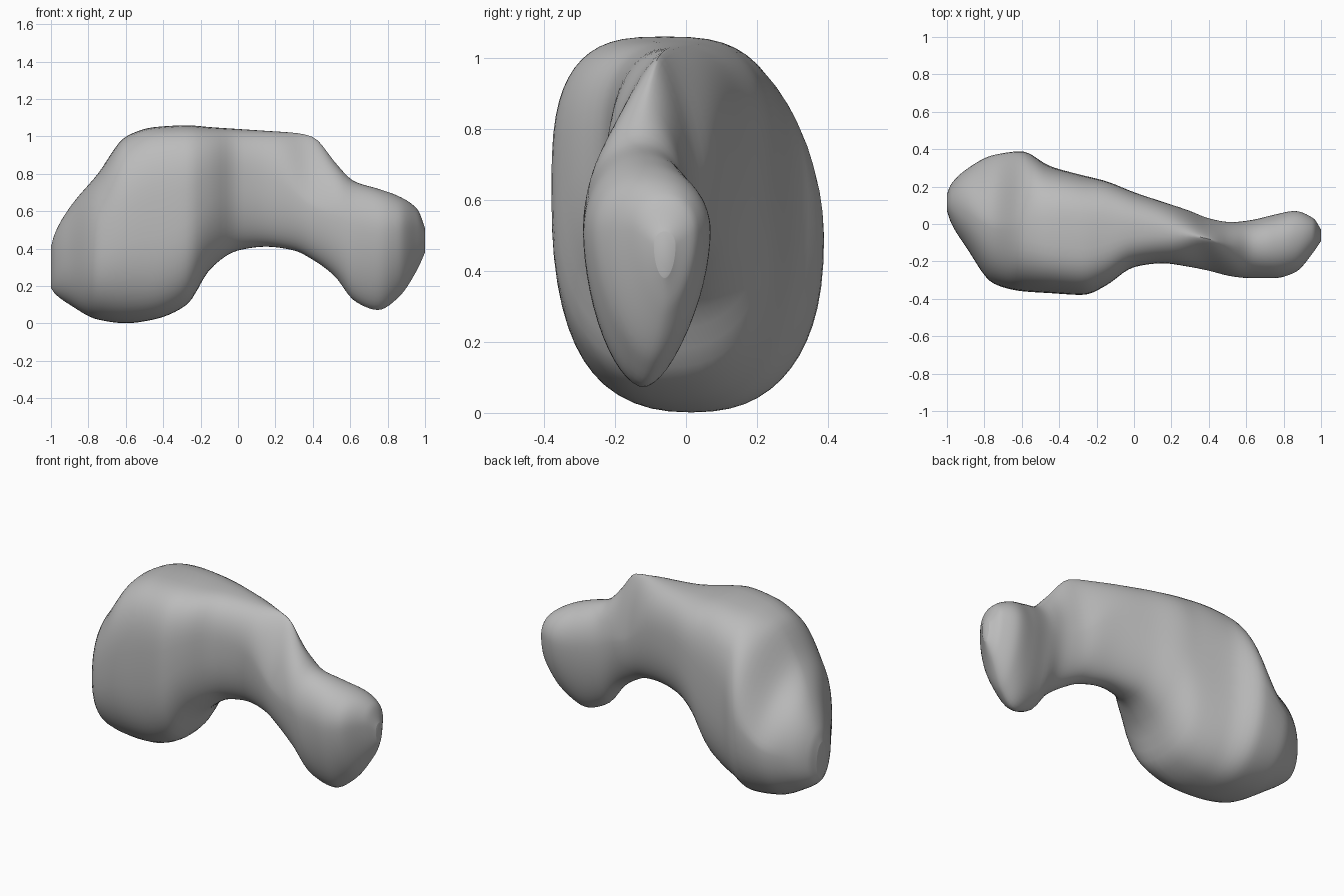
import bpy, math

SIDES, STEPS = 56, 100

cube = bpy.data.objects.get("Cube")
if cube:
    bpy.data.objects.remove(cube, do_unlink=True)

# Extents of the body along its length: x, bottom, top, front, back
SECTIONS = [
    (-1, .19, .41, .07, .16),
    (-.98, .16, .48, .01, .21),
    (-.9, .1, .62, -.12, .29),
    (-.75, .02, .8, -.32, .37),
    (-.6, 0, 1, -.36, .39),
    (-.45, .02, 1.05, -.37, .31),
    (-.27, .1, 1.06, -.38, .26),
    (-.15, .29, 1.05, -.33, .23),
    (0, .39, 1.04, -.23, .17),
    (.15, .41, 1.03, -.21, .12),
    (.3, .39, 1.02, -.23, .07),
    (.4, .34, 1, -.25, .03),
    (.52, .25, .86, -.28, .01),
    (.62, .12, .76, -.29, .02),
    (.75, .07, .72, -.29, .05),
    (.86, .14, .68, -.26, .07),
    (.96, .29, .61, -.15, .03),
    (1, .38, .51, -.09, -.03),
]


def gradient(a, b, k):
    """Straight gradient of extent k between two sections."""
    return (b[k] - a[k]) / (b[0] - a[0])


def slope(i, k):
    """Gradient of extent k at section i, flat where it peaks."""
    if i == 0:
        return gradient(SECTIONS[i], SECTIONS[i + 1], k)
    before = gradient(SECTIONS[i - 1], SECTIONS[i], k)
    if i == len(SECTIONS) - 1:
        return before
    after = gradient(SECTIONS[i], SECTIONS[i + 1], k)
    return 2 * before * after / (before + after) if before * after > 0 else 0


def extents_at(x):
    """Smoothly interpolated bottom, top, front and back at x."""
    i = 0
    while i < len(SECTIONS) - 2 and x > SECTIONS[i + 1][0]:
        i += 1
    a, b = SECTIONS[i], SECTIONS[i + 1]
    h = b[0] - a[0]
    t = (x - a[0]) / h
    s = t * t * (3 - 2 * t)
    return [a[k] + (b[k] - a[k]) * s
            + h * t * (1 - t) * ((1 - t) * slope(i, k) - t * slope(i + 1, k))
            for k in range(1, len(a))]


def near(x, centre, width):
    """Smooth influence that fades away from a centre."""
    return math.exp(-((x - centre) / width) ** 2)


def ring(x):
    """Closed outline of four superellipse quarters."""
    low, high, front, back = extents_at(x)
    pinch = near(x, .4, .15)      # sharp crest above the neck
    block = near(x, -.35, .4)     # square shoulders of the heavy end
    bulge = near(x, -.7, .2)      # sloping upper back of the heavy end
    foot = near(x, .8, .25)       # tapered keel of the small end
    middle_z = low + (high - low) * (.58 + .12 * x - .2 * pinch)
    middle_y = (front + back) / 2
    crest_y = middle_y + .03 * pinch - .05 * bulge
    lower = 2.1 + .5 * block - .4 * foot
    upper_front = 2.1 + block - .8 * pinch
    upper_back = upper_front - 1.1 * bulge
    points = []
    for n in range(SIDES):
        angle = math.tau * n / SIDES
        c, s = math.cos(angle), math.sin(angle)
        end_z, pole_y, power = high, crest_y, upper_back if c > 0 else upper_front
        if s < 0:
            end_z, pole_y, power = low, middle_y, lower
        across, up = abs(c) ** (2 / power), abs(s) ** (2 / power)
        side = back if c > 0 else front
        points.append((x, pole_y + (side - pole_y) * across,
                       middle_z + (end_z - middle_z) * up))
    return points


# Body, with rings packed closer at both rounded ends
verts, faces = [], []
for r in range(STEPS + 1):
    verts += ring(-math.cos(math.pi * r / STEPS))
for r in range(STEPS):
    for n in range(SIDES):
        m = (n + 1) % SIDES
        a, b = r * SIDES, (r + 1) * SIDES
        faces.append((a + n, a + m, b + m, b + n))
faces.append(tuple(reversed(range(SIDES))))
faces.append(tuple(range(STEPS * SIDES, (STEPS + 1) * SIDES)))

mesh = bpy.data.meshes.new("curved_body")
mesh.from_pydata(verts, [], faces)
body = bpy.data.objects.new("curved_body", mesh)
bpy.context.collection.objects.link(body)

# Light softening of the lofted surface
soften = body.modifiers.new("soften", 'SMOOTH')
soften.factor = .5
soften.iterations = 3

# Single plain colour
grey = bpy.data.materials.new("plain_grey")
grey.use_nodes = True
colour = (.5, .5, .5, 1)
grey.diffuse_color = colour
grey.node_tree.nodes["Principled BSDF"].inputs["Base Color"].default_value = colour
mesh.materials.append(grey)

bpy.ops.object.select_all(action='DESELECT')
body.select_set(True)
bpy.context.view_layer.objects.active = body
bpy.ops.object.shade_smooth_by_angle(angle=math.radians(50))
